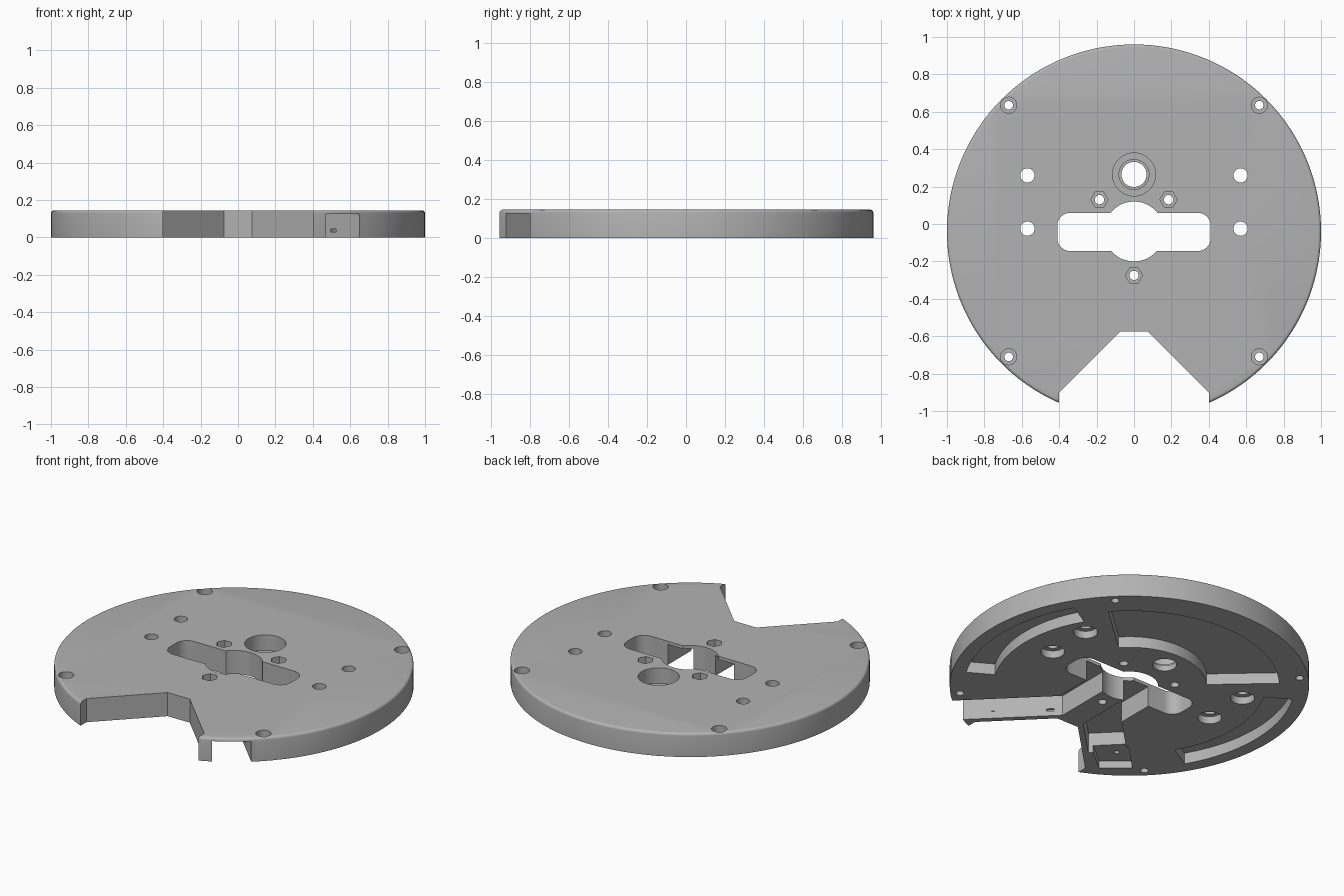
import bpy, bmesh
from math import sin, cos, pi, radians

if "Cube" in bpy.data.objects:
    bpy.data.objects.remove(bpy.data.objects["Cube"], do_unlink=True)

CY = -0.04      # centre of the round plate in y
TOP = 0.145     # plate thickness
DEEP = 0.125    # channel depth
POCKET = 0.068  # arc pocket depth

gray = bpy.data.materials.new("plain gray")
gray.use_nodes = True
color = (0.45, 0.45, 0.45, 1)
gray.diffuse_color = color
gray.node_tree.nodes["Principled BSDF"].inputs["Base Color"].default_value = color


def arc(x, y, r, a0, a1, n):
    """Points along an arc, angles in degrees, both ends included."""
    steps = [radians(a0 + (a1 - a0) * i / n) for i in range(n + 1)]
    return [(x + r * cos(a), y + r * sin(a)) for a in steps]


def circle(x, y, r, n=32):
    return arc(x, y, r, 0, 360, n)[:-1]


def sector(r0, r1, a0, a1):
    return arc(0, CY, r1, a0, a1, 32) + arc(0, CY, r0, a1, a0, 32)


def flip(points):
    return [(-x, y) for x, y in reversed(points)]


def prism(name, points, z0, z1):
    bm = bmesh.new()
    base = bm.faces.new([bm.verts.new((x, y, z0)) for x, y in points])
    up = bmesh.ops.extrude_face_region(bm, geom=[base])["geom"]
    for v in up:
        if isinstance(v, bmesh.types.BMVert):
            v.co.z = z1
    bmesh.ops.recalc_face_normals(bm, faces=bm.faces)
    mesh = bpy.data.meshes.new(name)
    bm.to_mesh(mesh)
    bm.free()
    ob = bpy.data.objects.new(name, mesh)
    bpy.context.collection.objects.link(ob)
    return ob


# Round plate with a softened top rim
plate = prism("round_base_plate", circle(0, CY, 1, 144), 0, TOP)
plate.data.materials.append(gray)
bm = bmesh.new()
bm.from_mesh(plate.data)
rim = [e for e in bm.edges if all(v.co.z > TOP / 2 for v in e.verts)]
bmesh.ops.bevel(bm, geom=rim, offset=0.016, segments=4, profile=0.5, affect="EDGES")
bm.to_mesh(plate.data)
bm.free()
bpy.context.view_layer.objects.active = plate
plate.select_set(True)


def cut(points, z0=-0.1, z1=TOP + 0.1):
    cutter = prism("cutter", points, z0, z1)
    cutter.hide_render = True
    mod = plate.modifiers.new("cut", "BOOLEAN")
    mod.operation = "DIFFERENCE"
    mod.solver = "EXACT"
    mod.object = cutter
    bpy.ops.object.modifier_apply(modifier=mod.name)
    bpy.data.objects.remove(cutter, do_unlink=True)


# Front notch
notch = [(0.4, -1.2), (0.4, -0.9), (0.075, -0.575)]
cut(notch + flip(notch))

# Central slot with rounded ends and a round middle
slot = arc(0.34, -0.075, 0.07, -90, 0, 8) + arc(0.34, -0.01, 0.07, 0, 90, 8)
cut(slot + flip(slot))
cut(circle(0, CY, 0.16, 64))

# Underside channel on the left, open at the rim
bend = [(0.075, -0.12), (0.075, -0.528)]
cut(bend + [(0.747, -1.2), (1.05, -1.2), (0.225, -0.375), (0.225, -0.12)], -0.1, DEEP)

# Matching channel on the right, closed, with a shallow shelf at its end
cut(flip(bend + [(0.304, -0.757), (0.455, -0.605), (0.225, -0.375), (0.225, -0.12)]), -0.1, DEEP)
cut(flip([(0.295, -0.715), (0.46, -0.85), (0.6, -0.73), (0.435, -0.565)]), -0.1, 0.045)
cut(circle(-0.47, -0.71, 0.015, 16), -0.1, 0.08)

# Small recesses facing each other in the walls of the open channel
for x, y in ((0.377, -0.793), (0.134, -0.566)):
    a, b, s = 0.02, 0.18, 0.015
    cut([(x - a - s, y - a + s), (x - a + s, y - a - s),
         (x + b + s, y + b - s), (x + b - s, y + b + s)], 0.03, 0.045)

# Arc pockets on the underside
cut(sector(0.757, 0.92, -30.5, 30.5), -0.1, POCKET)
cut(sector(0.757, 0.92, 149.5, 210.5), -0.1, POCKET)
cut(sector(0.43, 0.834, 42, 138), -0.1, POCKET)

# Large stepped hole
cut(circle(0, 0.265, 0.115, 48), 0.05)
cut(circle(0, 0.265, 0.08, 48), 0.035)
cut(circle(0, 0.265, 0.067, 48))

# Hexagonal nut seats with screw holes
for x, y in ((-0.185, 0.13), (0.185, 0.13), (0, -0.275)):
    cut(circle(x, y, 0.046, 6), 0.07)
    cut(circle(x, y, 0.025, 24))

for side in (-1, 1):
    # Countersunk rim screw holes
    for y in (0.635, -0.71):
        cut(circle(side * 0.67, y, 0.043), 0.1)
        cut(circle(side * 0.67, y, 0.023, 24))
    # Through holes widened underneath
    for y in (0.26, -0.025):
        cut(circle(side * 0.57, y, 0.038))
        cut(circle(side * 0.57, y, 0.067), -0.1, 0.045)

bpy.ops.object.shade_smooth_by_angle(angle=radians(30))
